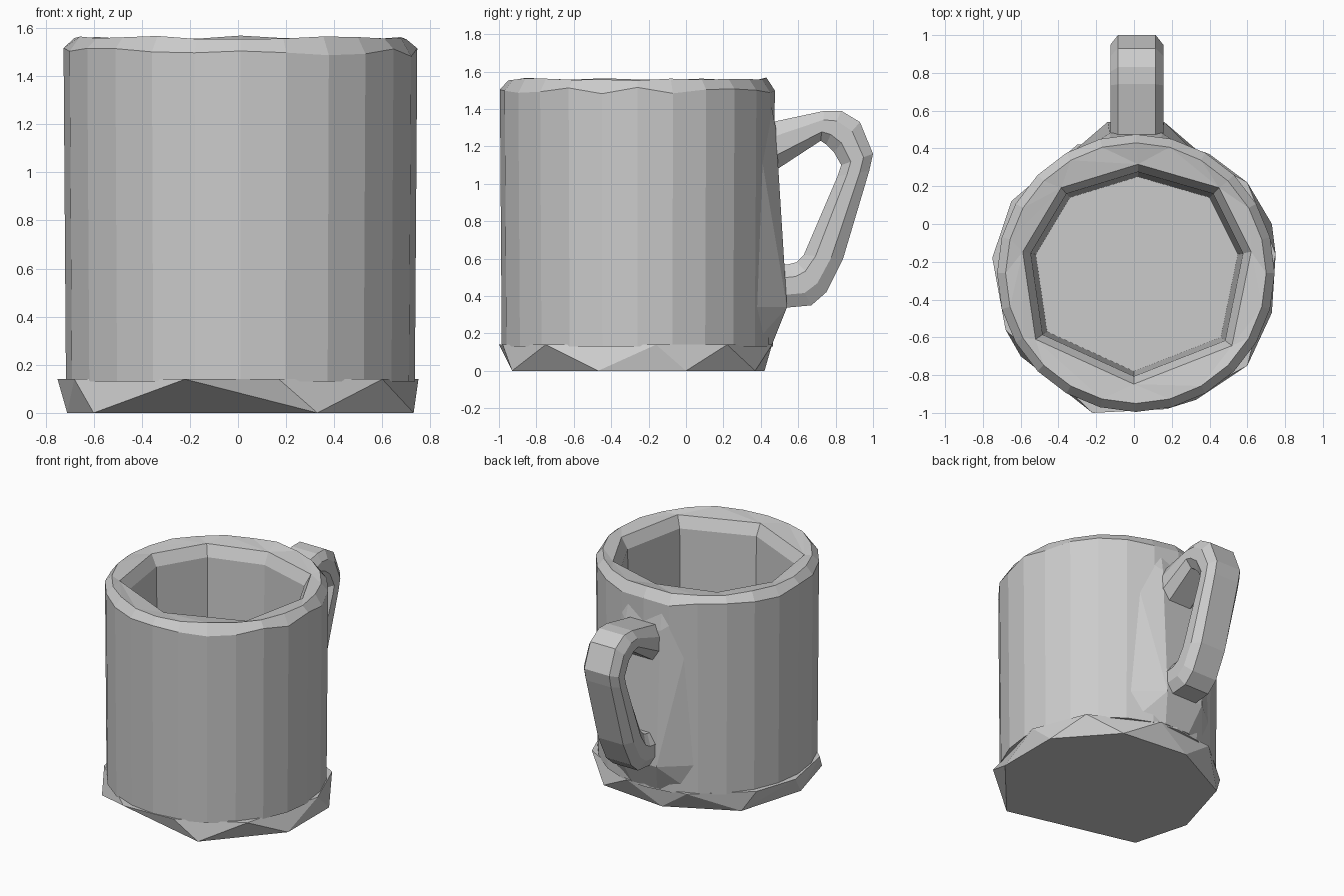
import bpy, bmesh, math, random
from mathutils import Vector

random.seed(4)
default = bpy.data.objects.get("Cube")
if default:
    bpy.data.objects.remove(default, do_unlink=True)

clay = bpy.data.materials.new("clay_grey")
clay.use_nodes = True
colour = (0.6, 0.6, 0.6, 1)
clay.diffuse_color = colour
clay.node_tree.nodes["Principled BSDF"].inputs["Base Color"].default_value = colour


def finish(name, bm):
    bmesh.ops.recalc_face_normals(bm, faces=bm.faces[:])
    mesh = bpy.data.meshes.new(name)
    bm.to_mesh(mesh)
    bm.free()
    mesh.materials.append(clay)
    obj = bpy.data.objects.new(name, mesh)
    bpy.context.collection.objects.link(obj)
    return obj


def add_ring(bm, points):
    return [bm.verts.new(p) for p in points]


def join_rings(bm, a, b):
    n = len(a)
    for i in range(n):
        j = (i + 1) % n
        bm.faces.new((a[i], a[j], b[j], b[i]))


def hull(name, points):
    bm = bmesh.new()
    add_ring(bm, points)
    result = bmesh.ops.convex_hull(bm, input=bm.verts[:])
    loose = [v for v in bm.verts if not v.link_faces]
    bmesh.ops.delete(bm, geom=loose, context="VERTS")
    bmesh.ops.dissolve_limit(bm, angle_limit=0.01, verts=bm.verts[:], edges=bm.edges[:])
    return finish(name, bm)


# Cup: many-sided outside, eight-sided hollow, faceted rim between them
SIDES = 24
CX, CY = 0.01, -0.26


def circle(r, z, wobble=0.0):
    pts = []
    for i in range(SIDES):
        a = math.tau * i / SIDES
        pts.append(Vector((CX + r * math.cos(a), CY + r * math.sin(a),
                           z + random.uniform(-wobble, wobble))))
    return pts


hollow = [(.55, -.16), (.4, .14), (.02, .25), (-.34, .14),
          (-.52, -.16), (-.46, -.57), (0, -.78), (.46, -.6)]


def hollow_ring(scale, z):
    return [(CX + (x - CX) * scale, CY + (y - CY) * scale, z) for x, y in hollow]


bm = bmesh.new()
outer = [add_ring(bm, p) for p in (
    circle(.725, .13), circle(.735, 1.5, .02), circle(.69, 1.56, .008))]
inner = [add_ring(bm, hollow_ring(s, z)) for s, z in (
    (1.13, 1.54), (1.05, 1.46), (1.0, .17))]
for loops in (outer, inner):
    for low, high in zip(loops, loops[1:]):
        join_rings(bm, low, high)
bm.faces.new(outer[0])
bm.faces.new(inner[-1])
rim_out, rim_in = outer[-1], inner[0]
step = SIDES // len(hollow)
for k, corner in enumerate(rim_in):
    for i in range(step * k - 1, step * k + step - 1):
        bm.faces.new((rim_out[i % SIDES], rim_out[(i + 1) % SIDES], corner))
    bm.faces.new((rim_out[(step * k + step - 1) % SIDES],
                  rim_in[(k + 1) % len(hollow)], corner))
finish("cup", bm)

# Base: faceted skirt from an uneven foot to a wider upper edge
foot = [(.33, -.93), (.73, -.47), (.73, 0), (.4, .37),
        (-.1, .42), (-.57, .18), (-.71, -.3), (-.6, -.7)]
upper = [(-.22, -1), (.17, -.98), (.6, -.75), (.75, -.16), (.6, .22), (.15, .46),
         (-.3, .42), (-.65, .12), (-.75, -.18), (-.68, -.56)]
hull("base", [(x, y, 0) for x, y in foot] + [(x, y, .14) for x, y in upper])

# Back panel: wedge thickening the wall behind the handle
wedge = []
for side in (-1, 1):
    for half, y, z in ((.13, .44, 1.5), (.14, .48, 1.3), (.15, .54, .34),
                       (.1, .46, .14), (.34, .35, 1.46), (.36, .36, .34),
                       (.3, .36, .14)):
        wedge.append((.01 + side * half, y, z))
hull("back_panel", wedge)

# Handle: bevelled section swept through inner and outer outline points
stations = [((.46, 1.06), (.46, 1.33)), ((.72, 1.23), (.74, 1.39)),
            ((.75, 1.21), (.83, 1.39)), ((.79, 1.17), (.93, 1.33)),
            ((.83, 1.1), (1.0, 1.16)), ((.81, 1.04), (.98, 1.07)),
            ((.63, .62), (.84, .6)), ((.59, .58), (.75, .42)),
            ((.55, .57), (.67, .35)), ((.45, .56), (.45, .33))]
section = [(-.09, 0), (-.14, .3), (-.14, .7), (-.1, 1),
           (.1, 1), (.14, .7), (.14, .3), (.09, 0)]
bm = bmesh.new()
rings = []
for near, far in stations:
    a, b = Vector((0, *near)), Vector((0, *far))
    rings.append(add_ring(bm, [a.lerp(b, t) + Vector((.015 + x, 0, 0)) for x, t in section]))
for first, second in zip(rings, rings[1:]):
    join_rings(bm, first, second)
bm.faces.new(rings[0])
bm.faces.new(rings[-1])
finish("handle", bm)
